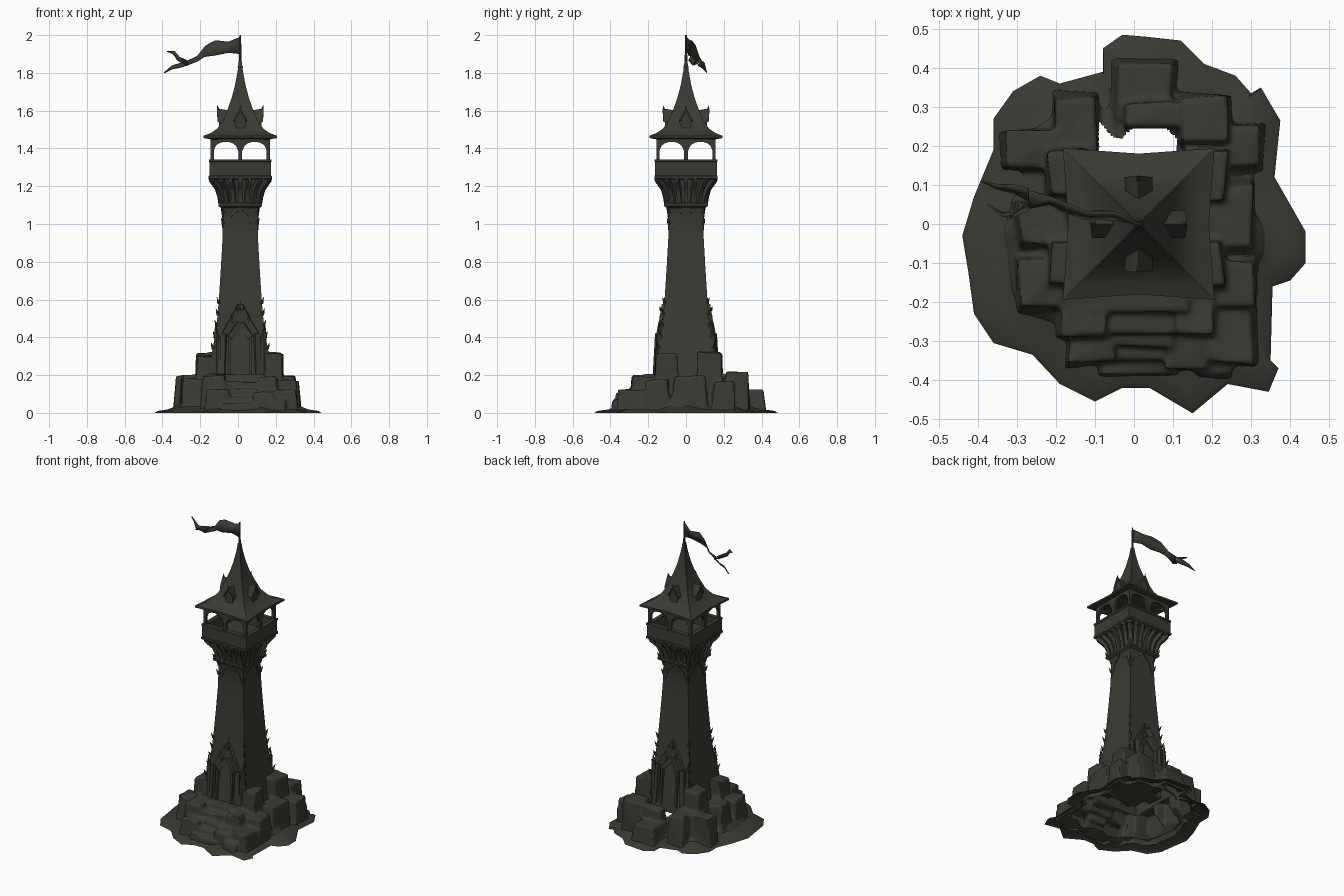
import bpy, bmesh, math, random
from mathutils import Matrix, Vector

if "Cube" in bpy.data.objects:
    bpy.data.objects.remove(bpy.data.objects["Cube"])

random.seed(4)
CX = 0.012                       # tower axis sits slightly right of centre
stone = bpy.data.materials.new("dark_olive_stone")
stone.diffuse_color = (0.042, 0.042, 0.034, 1)
stone.use_nodes = True
stone.node_tree.nodes["Principled BSDF"].inputs["Base Color"].default_value = stone.diffuse_color


def side(k):
    return Matrix.Translation((CX, 0, 0)) @ Matrix.Rotation(k * math.pi / 2, 4, 'Z')


def finish(name, bm, angle=35):
    bmesh.ops.recalc_face_normals(bm, faces=bm.faces)
    me = bpy.data.meshes.new(name)
    bm.to_mesh(me)
    bm.free()
    ob = bpy.data.objects.new(name, me)
    bpy.context.collection.objects.link(ob)
    me.materials.append(stone)
    bpy.ops.object.select_all(action='DESELECT')
    ob.select_set(True)
    bpy.context.view_layer.objects.active = ob
    bpy.ops.object.shade_smooth_by_angle(angle=math.radians(angle))
    return ob


def box(bm, M, c, s):
    return bmesh.ops.create_cube(bm, size=1, matrix=M @ Matrix.Translation(c) @ Matrix.Diagonal((*s, 1)))['verts']


def bar(bm, M, p, q, w, d=None):
    p, q = Vector(p), Vector(q)
    R = (q - p).to_track_quat('Z', 'Y').to_matrix().to_4x4()
    bmesh.ops.create_cube(bm, size=1, matrix=M @ Matrix.Translation((p + q) / 2) @ R
                          @ Matrix.Diagonal((w, d or w, (q - p).length, 1)))


def spike(bm, M, p, q, r, r2=0.0, n=6):
    p, q = Vector(p), Vector(q)
    R = (q - p).to_track_quat('Z', 'Y').to_matrix().to_4x4()
    bmesh.ops.create_cone(bm, cap_ends=True, segments=n, radius1=r, radius2=r2,
                          depth=(q - p).length, matrix=M @ Matrix.Translation((p + q) / 2) @ R)


def loft(bm, rings, pinch=1.0, cap=False):
    """Square rings of (half width, z); pinch pulls in the middle of each side."""
    loops = []
    for h, z in rings:
        pts = [(1, 1), (0, pinch), (-1, 1), (-pinch, 0), (-1, -1), (0, -pinch), (1, -1), (pinch, 0)]
        loops.append([bm.verts.new((CX + a * h, b * h, z)) for a, b in pts])
    for A, B in zip(loops, loops[1:]):
        for i in range(8):
            bm.faces.new((A[i], A[(i + 1) % 8], B[(i + 1) % 8], B[i]))
    if cap:
        bm.faces.new(loops[0])
        bm.faces.new(loops[-1])


SHAFT = [(.175, .13), (.165, .2), (.148, .33), (.131, .42), (.12, .52), (.112, .62), (.102, .78), (.094, .92), (.091, 1.06)]


def half_at(z):
    for (h0, z0), (h1, z1) in zip(SHAFT, SHAFT[1:]):
        if z <= z1:
            return h0 + (h1 - h0) * (z - z0) / (z1 - z0)
    return SHAFT[-1][0]


# Shaft with collar and flared core under the gallery
bm = bmesh.new()
loft(bm, SHAFT + [(.1, 1.085), (.116, 1.095), (.116, 1.108), (.102, 1.118), (.106, 1.18), (.125, 1.24)])
finish("shaft", bm, 30)

# Corner crocket spikes, pointed trim near the top of every face
bm = bmesh.new()
for k in range(4):
    M = side(k)
    for z in (.34, .4, .46, .52, .58, 1.0, 1.06, 1.11):
        h = half_at(z) + (.015 if z > 1.08 else -.003)
        spike(bm, M, (-h, -h, z), (-h - .013, -h - .013, z + .035), .01)
    for s in (-1, 1):
        bar(bm, M, (s * .08, -.089, .97), (s * .055, -.09, 1.04), .012)
        bar(bm, M, (s * .055, -.09, 1.04), (0, -.097, 1.09), .012)
finish("corner_crockets", bm)

# Gabled surrounds at the foot of the front and back
bm = bmesh.new()
for k in (0, 2):
    M = side(k)
    for s in (-1, 1):
        bar(bm, M, (s * .09, -.152, .17), (s * .085, -.138, .42), .028, .045)
        bar(bm, M, (s * .055, -.158, .17), (s * .055, -.145, .4), .014, .035)
        bar(bm, M, (s * .095, -.138, .39), (s * .045, -.13, .48), .02, .034)
        bar(bm, M, (s * .045, -.13, .48), (0, -.115, .57), .018, .03)
        bar(bm, M, (s * .055, -.148, .4), (0, -.135, .475), .016, .03)
        spike(bm, M, (s * .125, -.152, .2), (s * .125, -.142, .4), .016, .014)
        spike(bm, M, (s * .125, -.142, .39), (s * .132, -.14, .48), .016)
        for t in (.3, .6, .9):
            x, z = .09 * (1 - t), .4 + .16 * t
            spike(bm, M, (s * x, -.133, z), (s * (x + .016), -.14, z + .022), .007)
    spike(bm, M, (0, -.117, .55), (0, -.115, .61), .011)
finish("gable_surrounds", bm)

# Door leaf with arched head
bm = bmesh.new()
arch = [(-.042, .19), (.042, .19)] + [(.042 * math.cos(a * math.pi / 8), .41 + .05 * math.sin(a * math.pi / 8)) for a in range(9)]
f = bm.faces.new([bm.verts.new((CX + x, -.168 + (z - .19) * .12, z)) for x, z in arch])
ext = bmesh.ops.extrude_face_region(bm, geom=[f])['geom']
bmesh.ops.translate(bm, vec=(0, .03, 0), verts=[v for v in ext if isinstance(v, bmesh.types.BMVert)])
finish("door", bm)

# Curved corbels
bm = bmesh.new()
curve = [(.1, 1.11), (.107, 1.15), (.12, 1.19), (.148, 1.225), (.152, 1.24)]
for k in range(4):
    M = side(k)
    for x in (-.66, -.33, 0, .33, .66):
        for (d0, z0), (d1, z1) in zip(curve, curve[1:]):
            bar(bm, M, (x * d0, -d0, z0), (x * d1, -d1, z1 + .004), .022, .024)
    for (d0, z0), (d1, z1) in zip(curve, curve[1:]):
        bar(bm, M, (-d0 + .005, -d0 + .005, z0), (-d1 + .005, -d1 + .005, z1 + .004), .026)
finish("corbels", bm)

# Parapet walls and gallery floor
bm = bmesh.new()
loft(bm, [(.1, 1.235), (.155, 1.235), (.167, 1.242), (.167, 1.254), (.163, 1.258), (.163, 1.328),
          (.166, 1.33), (.166, 1.342), (.138, 1.342), (.138, 1.262), (.001, 1.262)])
finish("parapet", bm, 25)

# Arcade: corner and middle posts with two arches per side
bm = bmesh.new()
for k in range(4):
    M = side(k)
    box(bm, M, (-.148, -.148, 1.39), (.018, .018, .12))
    box(bm, M, (0, -.148, 1.39), (.02, .018, .12))
    for s in (-1, 1):
        n = 10
        prev = None
        for i in range(n + 1):
            t = -1 + 2 * i / n
            x, z = s * .076 + t * .066, 1.385 + .05 * math.sqrt(max(0, 1 - t * t))
            cur = [bm.verts.new(M @ Vector(p)) for p in
                   ((x, -.157, z), (x, -.157, 1.452), (x, -.139, 1.452), (x, -.139, z))]
            if prev:
                for j in range(4):
                    bm.faces.new((prev[j], prev[(j + 1) % 4], cur[(j + 1) % 4], cur[j]))
            prev = cur
finish("arcade", bm)

# Swept pyramid roof
bm = bmesh.new()
loft(bm, [(.14, 1.445), (.194, 1.455), (.194, 1.467), (.155, 1.482), (.122, 1.505), (.092, 1.545),
          (.066, 1.61), (.045, 1.67), (.028, 1.735), (.014, 1.81), (.008, 1.86)], .93, True)
finish("roof", bm, 25)

# Dormers on the four roof slopes
bm = bmesh.new()
for k in range(4):
    M = side(k)
    pts = [(-.025, 1.5), (.025, 1.5), (.028, 1.56), (0, 1.6), (-.028, 1.56)]
    A = [bm.verts.new(M @ Vector((x, -.112, z))) for x, z in pts]
    B = [bm.verts.new(M @ Vector((x, -.045, z))) for x, z in pts]
    bm.faces.new(A)
    bm.faces.new(B)
    for i in range(5):
        bm.faces.new((A[i], A[(i + 1) % 5], B[(i + 1) % 5], B[i]))
    for s in (-1, 1):                # sloping roof slabs
        P = [bm.verts.new(M @ Vector((x, y, z))) for x, y, z in
             ((s * .036, -.12, 1.553), (0, -.124, 1.612), (0, -.05, 1.6), (s * .034, -.05, 1.55))]
        f = bm.faces.new(P)
        g = bmesh.ops.extrude_face_region(bm, geom=[f])['geom']
        bmesh.ops.translate(bm, vec=(0, 0, -.014), verts=[v for v in g if isinstance(v, bmesh.types.BMVert)])
    spike(bm, M, (0, -.115, 1.6), (0, -.122, 1.63), .008)
finish("dormers", bm)

# Flagpole
bm = bmesh.new()
spike(bm, side(0), (0, 0, 1.8), (0, 0, 2.0), .009, .004, 8)
bmesh.ops.create_uvsphere(bm, u_segments=8, v_segments=6, radius=.014, matrix=Matrix.Translation((CX, 0, 1.83)))
finish("flagpole", bm)

# Swallow-tailed flag: pairs of upper and lower edge points
bm = bmesh.new()
strips = [
    [((.01, 0, 1.99), (.01, 0, 1.9)), ((-.05, .03, 1.965), (-.05, .012, 1.907)), ((-.12, .03, 1.972), (-.12, .012, 1.893)),
     ((-.17, .05, 1.945), (-.18, .03, 1.885)), ((-.215, .07, 1.888), (-.215, .05, 1.862)), ((-.27, .085, 1.862), (-.27, .04, 1.84))],
    [((-.27, .06, 1.865), (-.27, .035, 1.84)), ((-.31, .025, 1.885), (-.32, .015, 1.865)), ((-.335, .02, 1.915), (-.345, .03, 1.9)), ((-.375, .05, 1.916), (-.375, .05, 1.912))],
    [((-.27, .09, 1.862), (-.27, .06, 1.84)), ((-.31, .1, 1.85), (-.31, .08, 1.828)), ((-.35, .1, 1.838), (-.35, .09, 1.82)), ((-.39, .11, 1.803), (-.39, .11, 1.799))]]
for st in strips:
    R = [[bm.verts.new(p) for p in pr] for pr in st]
    for a, b in zip(R, R[1:]):
        bm.faces.new((a[0], a[1], b[1], b[0]))
flag = finish("flag", bm, 60)
m = flag.modifiers.new("thickness", 'SOLIDIFY')
m.thickness = .005
m.offset = 0


# Weathered block: x0, x1, y0, y1, top
def rock(bm, x0, x1, y0, y1, top, jit=.009, taper=.92):
    mx, my = (x0 + x1) / 2, (y0 + y1) / 2
    for v in box(bm, Matrix(), (mx, my, top / 2), (x1 - x0, y1 - y0, top)):
        k = taper if v.co.z > top / 2 else 1.12
        v.co.x = mx + (v.co.x - mx) * k + random.uniform(-jit, jit)
        v.co.y = my + (v.co.y - my) * k + random.uniform(-jit, jit)
        if k < 1:
            v.co.z += random.uniform(-jit, jit)


OUT = [(-.08, .45), (-.03, .485), (.03, .48), (.12, .47), (.18, .41), (.26, .38), (.3, .335), (.325, .35), (.375, .265),
       (.36, .12), (.4, .05), (.44, -.02), (.44, -.1), (.4, -.145), (.355, -.16), (.35, -.35), (.37, -.37), (.345, -.43),
       (.24, -.41), (.15, -.485), (.04, -.42), (-.03, -.42), (-.1, -.455), (-.19, -.41), (-.26, -.335), (-.36, -.305),
       (-.41, -.23), (-.425, -.12), (-.44, -.03), (-.41, .07), (-.36, .19), (-.36, .27), (-.31, .34), (-.24, .38), (-.19, .36), (-.08, .39)]


def rings(bm, spec):
    loops = [[bm.verts.new((x * k, y * k, z)) for x, y in OUT] for k, z in spec]
    for A, B in zip(loops, loops[1:]):
        for i in range(len(OUT)):
            j = (i + 1) % len(OUT)
            bm.faces.new((A[i], A[j], B[j], B[i]))
    return loops


# Ragged ground skirt
bm = bmesh.new()
rings(bm, ((1, 0), (.97, .01), (.85, .018), (.75, .035)))
finish("ground_skirt", bm, 40)

# Rocks, steps and mound fused into one weathered hollow skin
bm = bmesh.new()
L = rings(bm, ((.8, 0), (.76, .035), (.7, .06), (.6, .1), (.4, .15)))
bm.faces.new(L[0])
bm.faces.new(L[-1])
for r in [(-.05, .1, .27, .41, .13), (-.03, .11, .24, .31, .2), (-.2, -.09, .17, .33, .2), (-.33, -.18, .14, .24, .19),
          (.11, .25, .2, .33, .22), (.19, .33, .14, .25, .17), (.19, .31, -.07, .1, .2), (.17, .31, -.22, -.09, .17),
          (-.3, -.16, -.06, .05, .2), (-.3, -.16, -.22, -.09, .18), (-.22, -.11, .07, .19, .32), (.13, .24, .06, .19, .32),
          (-.22, -.12, -.16, -.04, .3), (.14, .23, -.16, -.04, .31), (-.19, -.07, -.29, -.16, .2), (.1, .21, -.29, -.16, .19),
          (-.17, -.05, -.36, -.27, .12), (.08, .19, -.37, -.28, .11), (.19, .31, -.36, -.22, .12), (.16, .25, -.39, -.33, .07)]:
    rock(bm, *r)
for y0, y1, w, top in [(-.23, -.13, .13, .205), (-.28, -.22, .085, .165), (-.315, -.27, .09, .125), (-.35, -.31, .1, .085), (-.39, -.345, .1, .05)]:
    rock(bm, CX - w, CX + w, y0, y1, top, .005, .97)
base = finish("rocky_base", bm)
m = base.modifiers.new("fuse", 'REMESH')
m.mode = 'VOXEL'
m.voxel_size = .008
m = base.modifiers.new("wear", 'SMOOTH')
m.iterations = 4
for name in ("fuse", "wear"):
    bpy.ops.object.modifier_apply(modifier=name)
# open the underside and the break behind the tower
bm = bmesh.new()
bm.from_mesh(base.data)
gone = []
for f in bm.faces:
    c = f.calc_center_median()
    hole = -.09 < c.x < .11 and .175 < c.y < .25 + .03 * math.sin(c.x * 40) and c.z < .16
    if hole or (f.normal.z < -.5 and c.z < .012):
        gone.append(f)
bmesh.ops.delete(bm, geom=gone, context='FACES')
bm.to_mesh(base.data)
bm.free()
bpy.ops.object.shade_smooth_by_angle(angle=math.radians(45))
